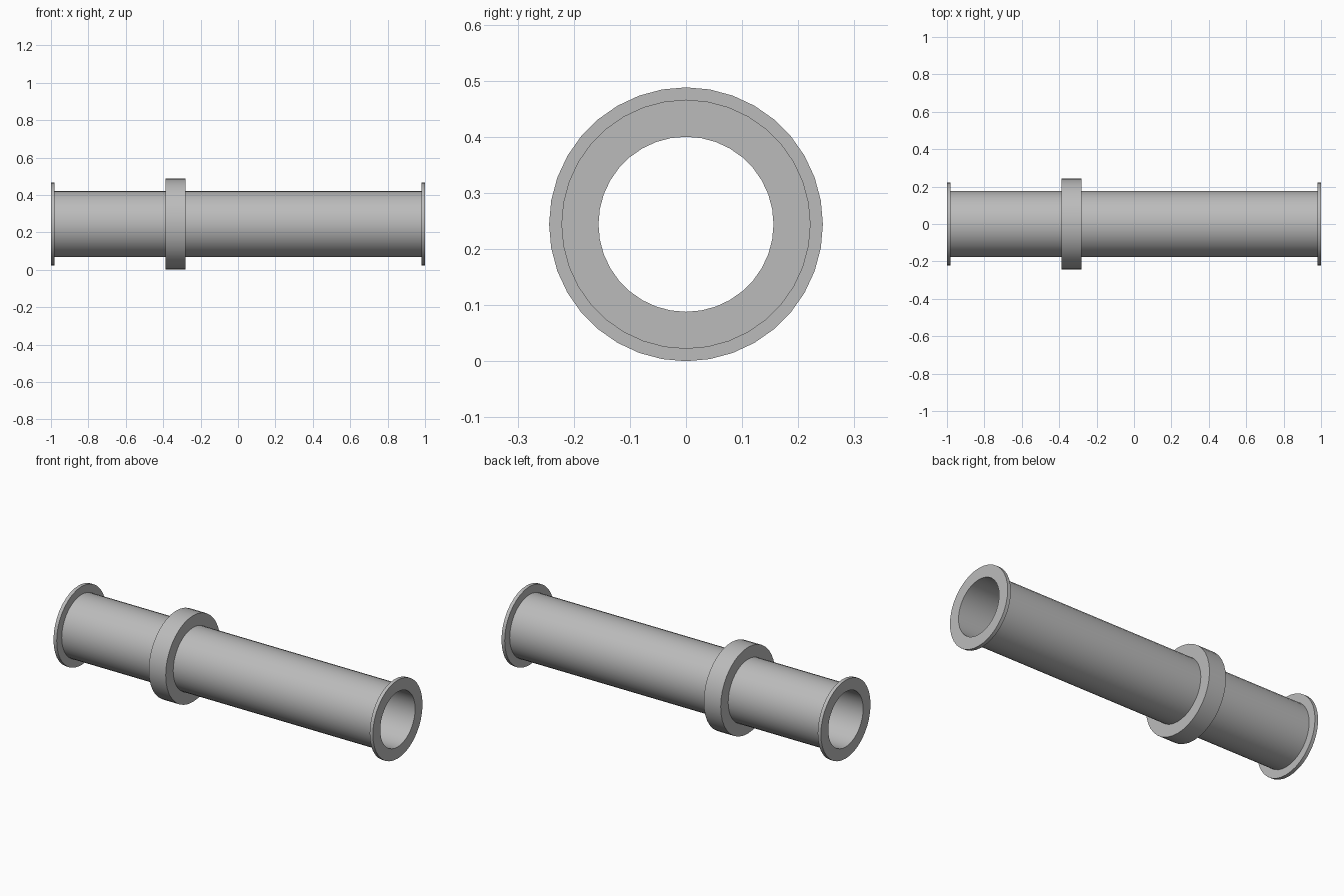
import bpy
from math import cos, sin, tau, radians

cube = bpy.data.objects.get("Cube")
if cube:
    bpy.data.objects.remove(cube, do_unlink=True)

SIDES = 36
AXIS_Z = 0.244
BORE = 0.156
TUBE = 0.177

grey = bpy.data.materials.new("mid_grey")
grey.use_nodes = True
colour = (0.5, 0.5, 0.5, 1)
grey.diffuse_color = colour
grey.node_tree.nodes["Principled BSDF"].inputs["Base Color"].default_value = colour


def lathe(name, profile):
    """Revolve a closed (x, radius) outline around the x axis."""
    n = len(profile)
    verts = [(x, r * cos(tau * i / SIDES), r * sin(tau * i / SIDES))
             for i in range(SIDES) for x, r in profile]
    faces = []
    for i in range(SIDES):
        a, b = i * n, (i + 1) % SIDES * n
        for j in range(n):
            k = (j + 1) % n
            faces.append((a + j, a + k, b + k, b + j))
    mesh = bpy.data.meshes.new(name)
    mesh.from_pydata(verts, [], faces)
    mesh.materials.append(grey)
    obj = bpy.data.objects.new(name, mesh)
    bpy.context.collection.objects.link(obj)
    obj.location.z = AXIS_Z
    bpy.ops.object.select_all(action='DESELECT')
    obj.select_set(True)
    bpy.context.view_layer.objects.active = obj
    # Consistent outward normals
    bpy.ops.object.mode_set(mode='EDIT')
    bpy.ops.mesh.select_all(action='SELECT')
    bpy.ops.mesh.normals_make_consistent(inside=False)
    bpy.ops.object.mode_set(mode='OBJECT')
    bpy.ops.object.shade_smooth_by_angle(angle=radians(30))
    return obj


# Hollow pipe with a thin flange at each end
lathe("flanged_pipe", [
    (-1, BORE), (-1, 0.222), (-0.98, 0.222), (-0.98, TUBE),
    (0.98, TUBE), (0.98, 0.222), (1, 0.222), (1, BORE)])

# Thick ring around the pipe, off centre
lathe("collar", [(-0.388, TUBE - 0.005), (-0.388, 0.244),
                 (-0.282, 0.244), (-0.282, TUBE - 0.005)])
